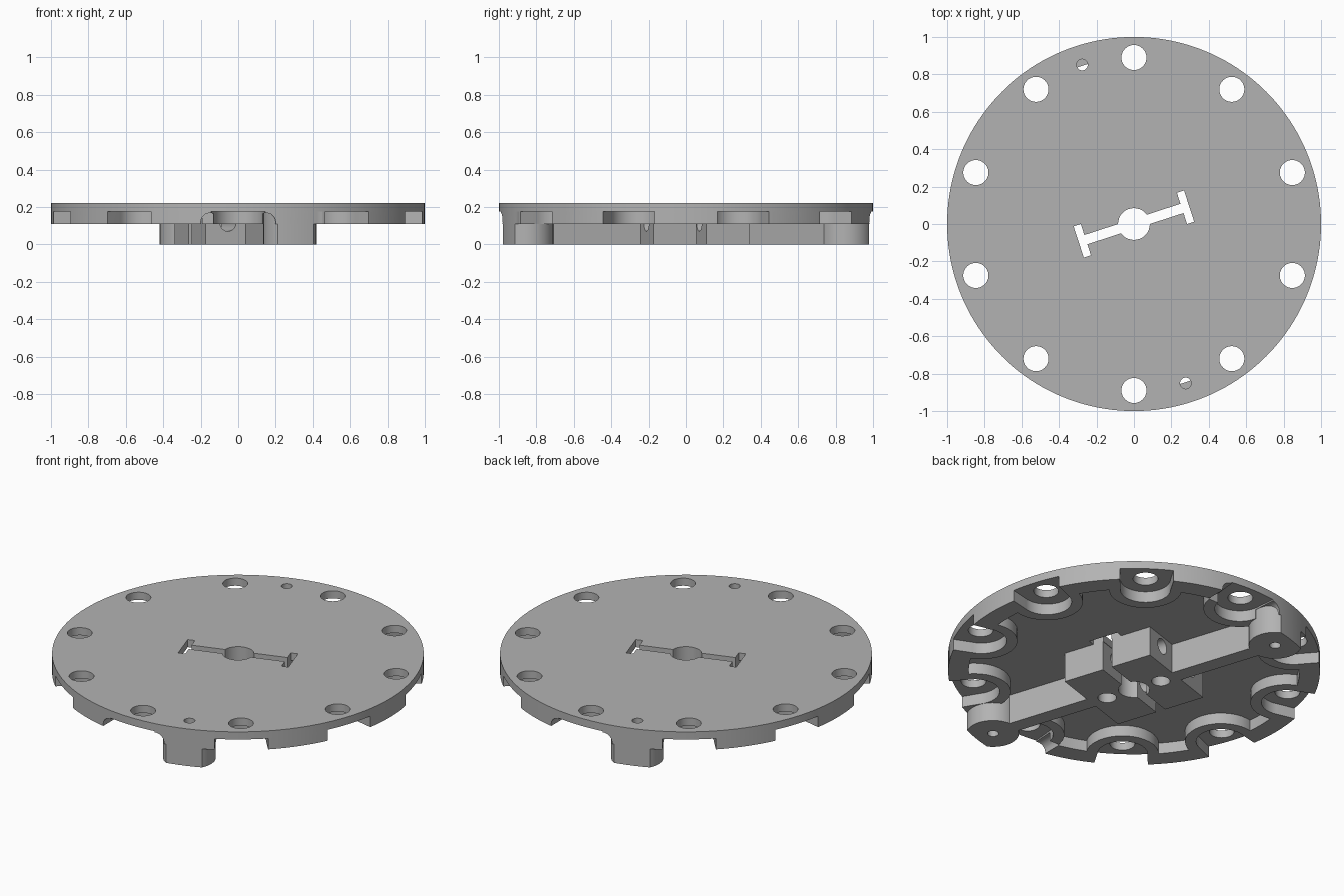
import bpy, bmesh, math
from mathutils import Vector, Matrix

cube = bpy.data.objects.get("Cube")
if cube:
    bpy.data.objects.remove(cube, do_unlink=True)

grey = bpy.data.materials.new("mid_grey")
grey.use_nodes = True
grey.diffuse_color = (0.45, 0.45, 0.45, 1)
grey.node_tree.nodes["Principled BSDF"].inputs["Base Color"].default_value = (0.45, 0.45, 0.45, 1)

TILT = math.radians(18)          # the hub, key slot and spine share this turn
Z_RIM, Z_PLATE, Z_TOP = 0.11, 0.175, 0.22


def prism(name, pts, z0, z1, turn=0.0):
    """Extrude a flat outline from z0 to z1 and turn it about z."""
    bm = bmesh.new()
    face = bm.faces.new([bm.verts.new((x, y, z0)) for x, y in pts])
    new = bmesh.ops.extrude_face_region(bm, geom=[face])["geom"]
    bmesh.ops.translate(bm, vec=(0, 0, z1 - z0),
                        verts=[v for v in new if isinstance(v, bmesh.types.BMVert)])
    bmesh.ops.recalc_face_normals(bm, faces=bm.faces)
    bmesh.ops.transform(bm, matrix=Matrix.Rotation(turn, 4, "Z"), verts=bm.verts)
    mesh = bpy.data.meshes.new(name)
    bm.to_mesh(mesh)
    bm.free()
    mesh.materials.append(grey)
    ob = bpy.data.objects.new(name, mesh)
    bpy.context.collection.objects.link(ob)
    return ob


def circle(r, cx=0.0, cy=0.0, n=32):
    return [(cx + r * math.cos(2 * math.pi * i / n), cy + r * math.sin(2 * math.pi * i / n))
            for i in range(n)]


def rect(x0, x1, y0, y1):
    return [(x0, y0), (x1, y0), (x1, y1), (x0, y1)]


def tunnel(r, x, y0, y1, z, turn=0.0):
    """Round cutter lying along y."""
    ob = prism("cutter", circle(r, x, -z, 24), y0, y1)
    ob.data.transform(Matrix.Rotation(turn, 4, "Z") @ Matrix.Rotation(-math.pi / 2, 4, "X")
                      @ Matrix.Scale(1, 4))
    return ob


def combine(ob, tool, op="DIFFERENCE"):
    """Apply a boolean and throw the tool away."""
    mod = ob.modifiers.new("bool", "BOOLEAN")
    mod.operation, mod.solver, mod.object = op, "EXACT", tool
    bpy.context.view_layer.update()
    dep = bpy.context.evaluated_depsgraph_get()
    mesh = bpy.data.meshes.new_from_object(ob.evaluated_get(dep))
    ob.modifiers.clear()
    ob.data = mesh
    bpy.data.objects.remove(tool, do_unlink=True)


def cut(ob, pts, turn=0.0, z0=-0.1, z1=0.4):
    combine(ob, prism("cutter", pts, z0, z1, turn))


hole_angles = [math.radians(18 + 36 * i) for i in range(10)]

# Top plate with bolt holes, pin holes and the double-T key slot
plate = prism("top_plate", circle(1, n=160), Z_PLATE, Z_TOP)
for a in hole_angles:
    cut(plate, circle(0.067, 0.89), a)
for s in (1, -1):
    cut(plate, circle(0.03, 0, 0.895 * s), TILT)
    cut(plate, rect(*sorted((0.27 * s, 0.31 * s)), -0.088, 0.088), TILT)
cut(plate, rect(-0.28, 0.28, -0.026, 0.026), TILT)
cut(plate, circle(0.085))

# Scalloped rim: a ring swelling around every bolt notch
rim = prism("scalloped_rim", circle(1, n=160), Z_RIM, Z_PLATE)
cut(rim, circle(0.89, n=160))
for a in hole_angles:
    combine(rim, prism("swell", circle(0.195, 0.885), Z_RIM, Z_PLATE, a), "UNION")
for a in hole_angles:
    notch = [p for p in circle(0.135, 0.885, 0, 33) if p[0] < 0.885]
    notch += [(0.89, -0.135), (1.0, -0.145), (1.2, -0.145), (1.2, 0.145), (1.0, 0.145), (0.89, 0.135)]
    notch.sort(key=lambda p: math.atan2(p[1], p[0] - 0.9))
    cut(rim, notch, a)
combine(rim, prism("trim", circle(1, n=160), 0, 0.3), "INTERSECT")
for s in (1, -1):
    for x in (-0.15, 0.15):
        combine(rim, tunnel(0.05, x, *sorted((0.86 * s, 1.1 * s)), 0.118))

# Square hub with wire holes, key slot, centre bore and small pockets
hub = prism("square_hub", rect(-0.27, 0.27, -0.27, 0.27), 0, Z_PLATE, TILT)
cut(hub, circle(0.085))
cut(hub, rect(-0.4, 0.4, -0.028, 0.028), TILT)
for s in (1, -1):
    combine(hub, tunnel(0.045, 0.145 * s, -0.4, 0.4, 0.115, TILT))
    cut(hub, circle(0.05, 0, 0.17 * s), TILT, -0.1, 0.12)

# Spine arms and the end bosses with pin holes
parts = [plate, rim, hub]
for s, side in ((1, "back"), (-1, "front")):
    arm = prism(side + "_arm", rect(-0.045, 0.045, *sorted((0.27 * s, 0.77 * s))), 0, Z_PLATE, TILT)
    boss = prism(side + "_boss", circle(0.142, 0, 0.895 * s, 48), 0, Z_PLATE, TILT)
    combine(boss, prism("trim", circle(1, n=160), -0.1, 0.3), "INTERSECT")
    cut(boss, circle(0.03, 0, 0.895 * s), TILT)
    parts += [arm, boss]

# Smooth round walls, sharp edges elsewhere
bpy.ops.object.select_all(action="DESELECT")
for ob in parts:
    ob.select_set(True)
bpy.context.view_layer.objects.active = plate
bpy.ops.object.shade_smooth_by_angle(angle=math.radians(30))
